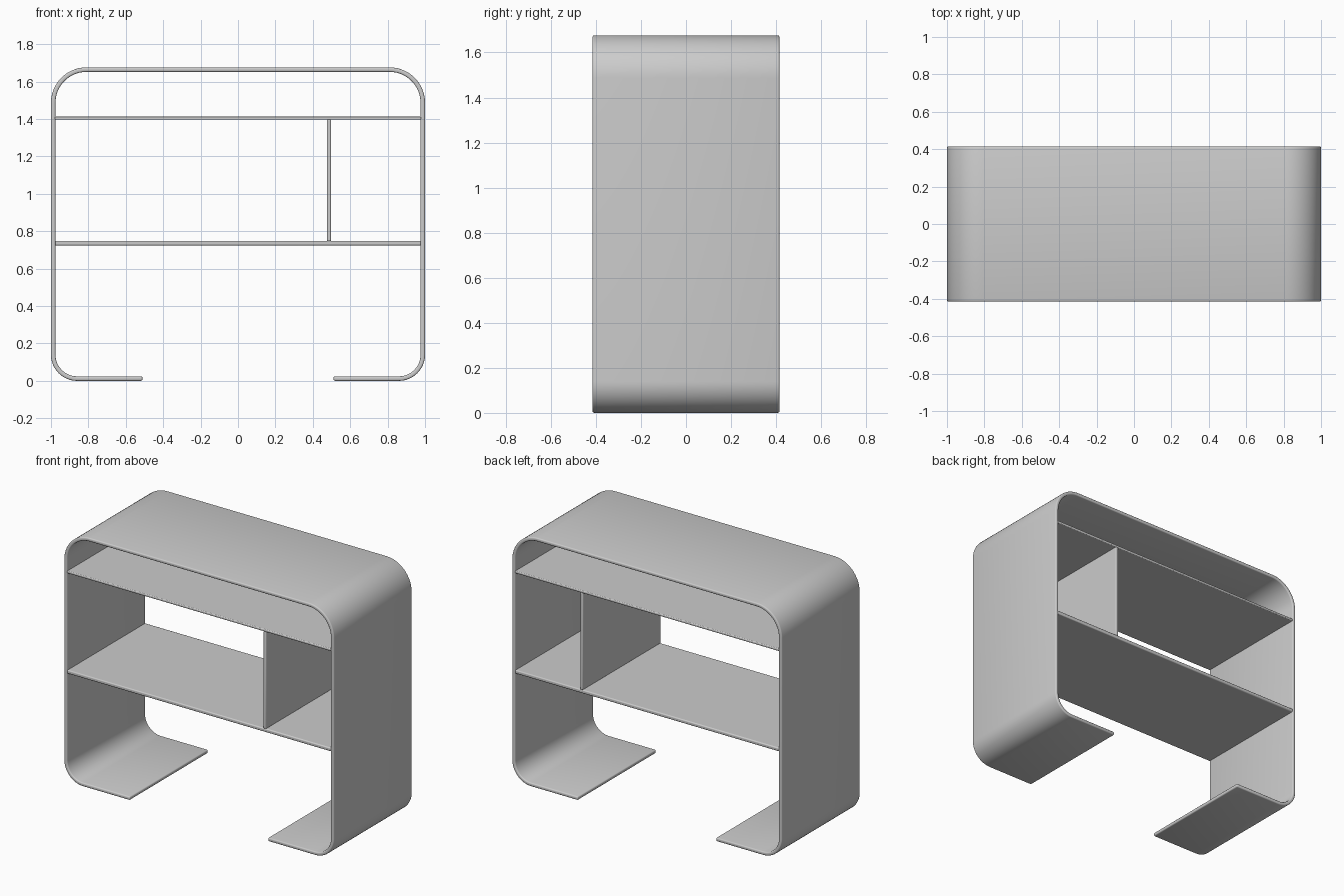
import bpy, bmesh, math
from mathutils import Vector

if "Cube" in bpy.data.objects:
    bpy.data.objects.remove(bpy.data.objects["Cube"], do_unlink=True)

HEIGHT, DEPTH, THICK = 1.676, 0.83, 0.024
TOP_R, BOTTOM_R, FOOT_X = 0.19, 0.14, 0.511

grey = bpy.data.materials.new("plain grey")
grey.use_nodes = True
colour = (0.6, 0.6, 0.6, 1)
grey.diffuse_color = colour
grey.node_tree.nodes["Principled BSDF"].inputs["Base Color"].default_value = colour


def finish(bm, name, bevel, solid=0):
    """Turn a bmesh into a smooth object with softened edges."""
    mesh = bpy.data.meshes.new(name)
    bmesh.ops.recalc_face_normals(bm, faces=bm.faces)
    bm.to_mesh(mesh)
    bm.free()
    mesh.materials.append(grey)
    ob = bpy.data.objects.new(name, mesh)
    bpy.context.collection.objects.link(ob)
    if solid:
        mod = ob.modifiers.new("thickness", "SOLIDIFY")
        mod.thickness, mod.offset, mod.use_even_offset = solid, 0, True
    mod = ob.modifiers.new("soft edges", "BEVEL")
    mod.width, mod.segments = bevel, 3
    mod.limit_method, mod.angle_limit = "ANGLE", math.radians(50)
    bpy.ops.object.select_all(action="DESELECT")
    ob.select_set(True)
    bpy.context.view_layer.objects.active = ob
    bpy.ops.object.shade_smooth_by_angle(angle=math.radians(40))
    return ob


def board(name, x0, x1, z0, z1, bevel):
    """Flat panel running the full depth."""
    bm = bmesh.new()
    bmesh.ops.create_cube(bm, size=1)
    size = Vector((x1 - x0, DEPTH - 0.004, z1 - z0))
    centre = Vector(((x0 + x1) / 2, 0, (z0 + z1) / 2))
    for v in bm.verts:
        v.co = v.co * size + centre
    return finish(bm, name, bevel)


def arc(cx, cz, r, start, end, steps=16):
    angles = [math.radians(start + (end - start) * i / steps) for i in range(steps + 1)]
    return [(cx + r * math.cos(a), cz + r * math.sin(a)) for a in angles]


# Wrapped outer shell: centreline of the right half, mirrored to the left
half = THICK / 2
right = [(FOOT_X, half)]
right += arc(1 - BOTTOM_R, BOTTOM_R, BOTTOM_R - half, -90, 0)
right += arc(1 - TOP_R, HEIGHT - TOP_R, TOP_R - half, 0, 90)
path = right + [(-x, z) for x, z in reversed(right)]
bm = bmesh.new()
rows = [[bm.verts.new((x, y, z)) for x, z in path] for y in (-DEPTH / 2, DEPTH / 2)]
for i in range(len(path) - 1):
    bm.faces.new((rows[0][i], rows[0][i + 1], rows[1][i + 1], rows[1][i]))
finish(bm, "outer_shell", 0.008, THICK)

# Shelves and the upright divider between them
inner = 1 - THICK + 0.003
board("lower_shelf", -inner, inner, 0.724, 0.748, 0.007)
board("upper_shelf", -inner, inner, 1.396, 1.412, 0.005)
board("divider", 0.476, 0.497, 0.746, 1.398, 0.006)
